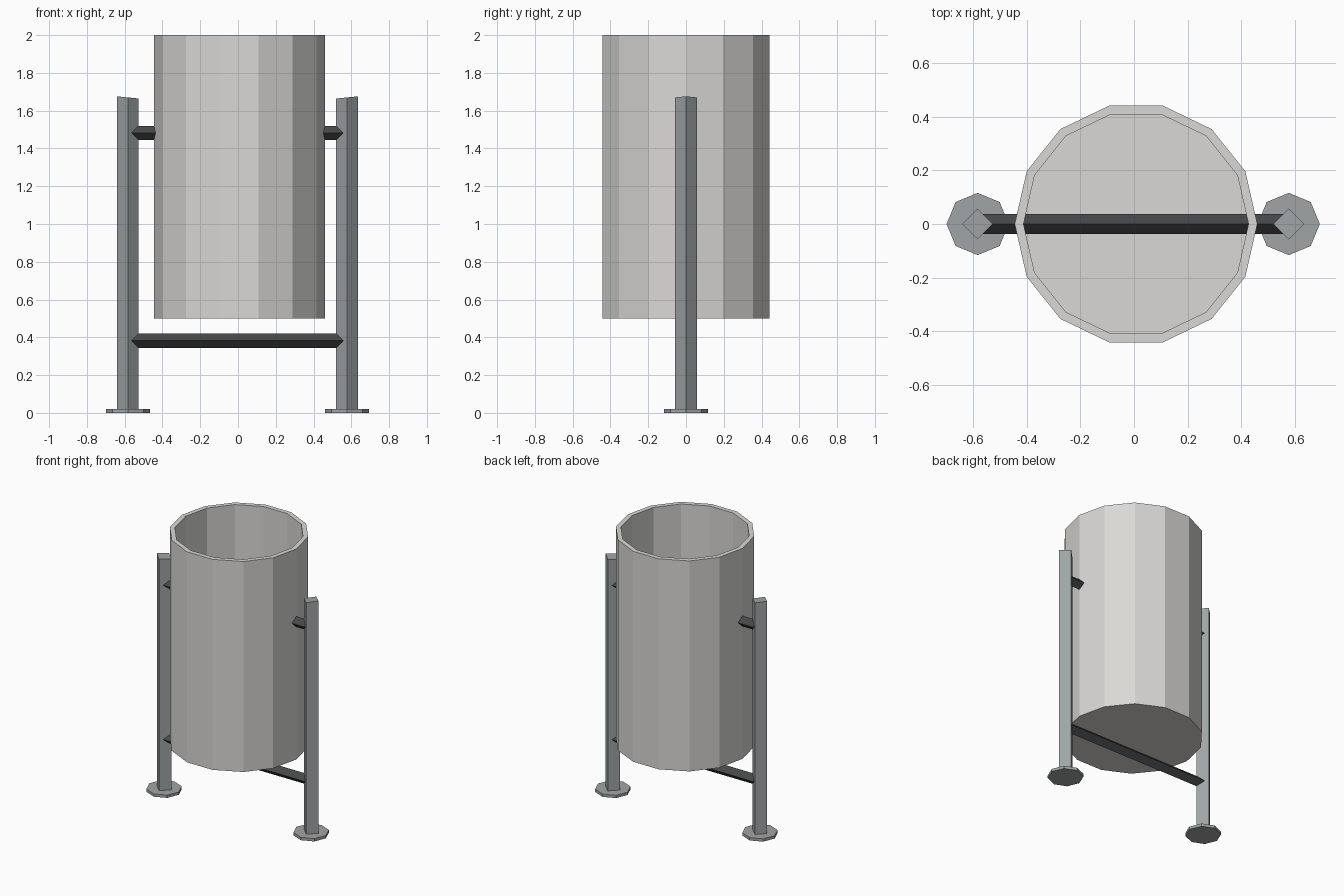
import bpy, bmesh, math
from mathutils import Matrix

if "Cube" in bpy.data.objects:
    bpy.data.objects.remove(bpy.data.objects["Cube"])


def material(name, rgb):
    m = bpy.data.materials.new(name)
    m.diffuse_color = (*rgb, 1)
    m.use_nodes = True
    m.node_tree.nodes["Principled BSDF"].inputs["Base Color"].default_value = m.diffuse_color
    return m


BIN = material("light_grey", (0.70, 0.69, 0.67))
POST = material("mid_grey", (0.35, 0.375, 0.38))
BAR = material("dark_grey", (0.062, 0.064, 0.067))


def finish(bm, name, mat):
    bmesh.ops.recalc_face_normals(bm, faces=bm.faces)
    mesh = bpy.data.meshes.new(name)
    bm.to_mesh(mesh)
    bm.free()
    mesh.materials.append(mat)
    obj = bpy.data.objects.new(name, mesh)
    bpy.context.collection.objects.link(obj)


def prism(x, radius, z0, z1, sides):
    """Upright prism with its first corner pointing along x."""
    bm = bmesh.new()
    ring = [bm.verts.new((x + radius * math.cos(math.tau * i / sides),
                          radius * math.sin(math.tau * i / sides), z0))
            for i in range(sides)]
    base = bm.faces.new(ring)
    new = bmesh.ops.extrude_face_region(bm, geom=[base], use_keep_orig=True)["geom"]
    top = [v for v in new if isinstance(v, bmesh.types.BMVert)]
    bmesh.ops.translate(bm, verts=top, vec=(0, 0, z1 - z0))
    return bm, top


# Open bin: 14-sided shell with a thick rim and a floor
CX, R_OUT, WALL, Z0, Z1, FLOOR = 0.0075, 0.4525, 0.033, 0.5, 2.0, 0.53
bm, top = prism(CX, R_OUT, Z0, Z1, 14)
bm.normal_update()
lid = max(bm.faces, key=lambda f: f.calc_center_median().z)
rim = bmesh.ops.inset_region(bm, faces=[lid], thickness=WALL)
new = bmesh.ops.extrude_face_region(bm, geom=[lid])["geom"]
bmesh.ops.translate(bm, vec=(0, 0, FLOOR - Z1),
                    verts=[v for v in new if isinstance(v, bmesh.types.BMVert)])
if lid.is_valid:
    bmesh.ops.delete(bm, geom=[lid], context='FACES')
finish(bm, "bin", BIN)

# Posts with slightly sloping tops, and round foot plates
for side, x in (("left", -0.583), ("right", 0.577)):
    bm, top = prism(x, 0.057, 0.01, 1.67, 4)
    out = math.copysign(1, x)
    for v in top:
        v.co.z += 0.10 * out * (v.co.x - x)
    finish(bm, side + "_post", POST)
    bm, top = prism(x, 0.116, 0.0, 0.02, 8)
    finish(bm, side + "_foot", POST)

# Diamond-section cross bars between the posts
for name, z in (("upper_bar", 1.482), ("lower_bar", 0.382)):
    bm, top = prism(0, 0.038, -0.58, 0.575, 4)
    bm.transform(Matrix.Translation((0, 0, z)) @ Matrix.Rotation(math.pi / 2, 4, 'Y'))
    finish(bm, name, BAR)
